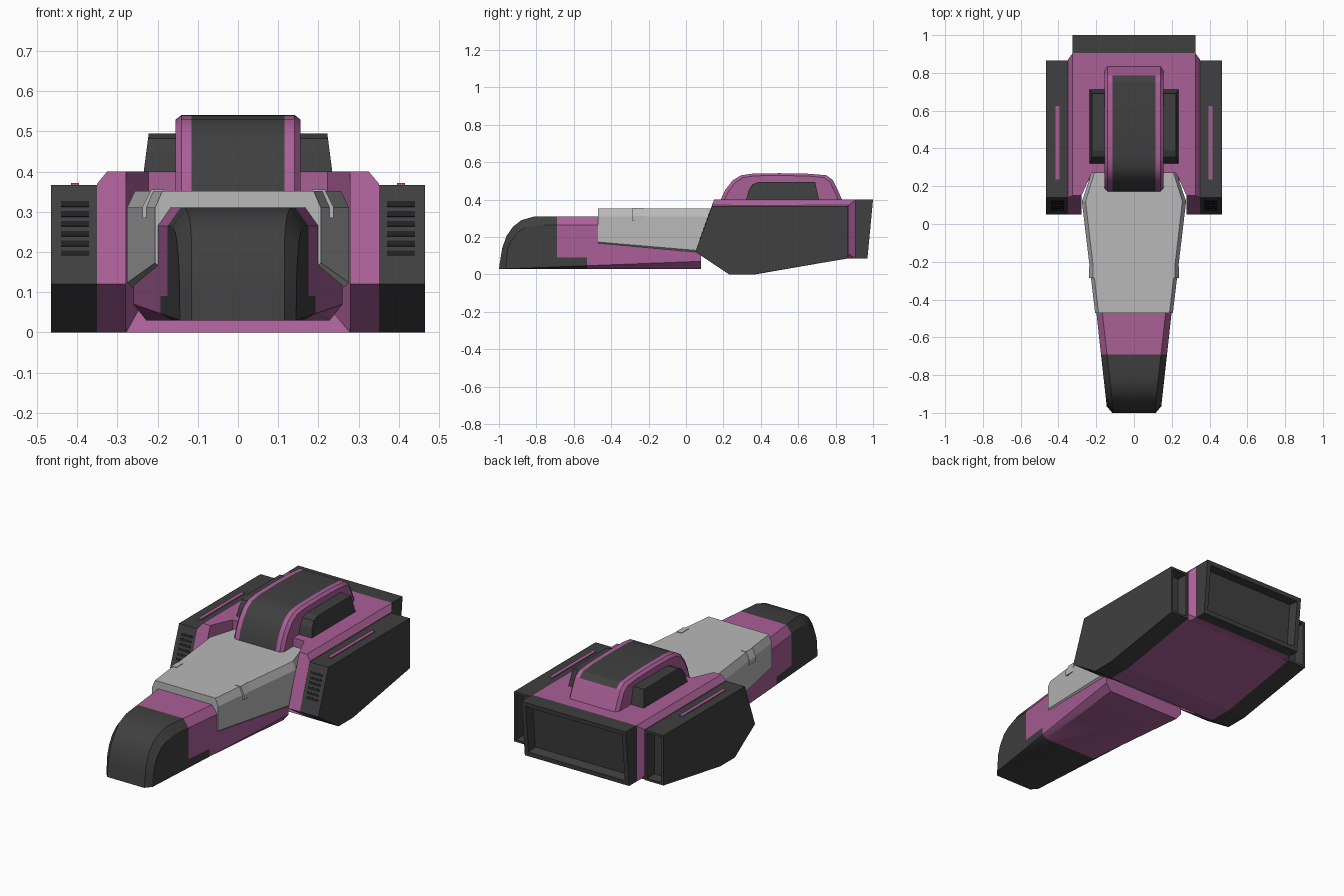
import bpy, bmesh, math
from mathutils import Matrix

if "Cube" in bpy.data.objects:
    bpy.data.objects.remove(bpy.data.objects["Cube"])


def material(name, rgb):
    m = bpy.data.materials.new(name)
    m.diffuse_color = (*rgb, 1)
    m.use_nodes = True
    m.node_tree.nodes["Principled BSDF"].inputs["Base Color"].default_value = m.diffuse_color
    return m


PURPLE = material("purple", (0.40, 0.115, 0.31))
DARK = material("charcoal", (0.05, 0.05, 0.05))
GREY = material("light grey", (0.48, 0.48, 0.48))
BLACK = material("vent black", (0.015, 0.015, 0.015))


def finish(name, bm, mats, mirror=False, smooth=None, rule=None):
    bmesh.ops.recalc_face_normals(bm, faces=bm.faces)
    if rule:
        for f in bm.faces:
            f.material_index = rule(f.calc_center_median())
    me = bpy.data.meshes.new(name)
    bm.to_mesh(me)
    bm.free()
    for m in mats:
        me.materials.append(m)
    ob = bpy.data.objects.new(name, me)
    bpy.context.collection.objects.link(ob)
    if mirror:
        ob.modifiers.new("mirror", 'MIRROR').use_mirror_merge = False
    if smooth:
        bpy.ops.object.select_all(action='DESELECT')
        ob.select_set(True)
        bpy.context.view_layer.objects.active = ob
        bpy.ops.object.shade_smooth_by_angle(angle=math.radians(smooth))
    return ob


def loft(rings):
    """Skin a list of closed rings and cap both ends."""
    bm = bmesh.new()
    vs = [[bm.verts.new(p) for p in r] for r in rings]
    n = len(vs[0])
    for a, b in zip(vs, vs[1:]):
        for i in range(n):
            j = (i + 1) % n
            bm.faces.new((a[i], a[j], b[j], b[i]))
    bm.faces.new(vs[0])
    bm.faces.new(vs[-1])
    bmesh.ops.recalc_face_normals(bm, faces=bm.faces)
    return bm


def layer(x, profile):
    return [(x, y, z) for y, z in profile]


def recess_back(bm, rim, depth):
    """Sink the rearmost face to leave a frame."""
    bm.normal_update()
    back = max(bm.faces, key=lambda f: f.calc_center_median().y)
    bmesh.ops.inset_individual(bm, faces=[back], thickness=rim)
    bmesh.ops.inset_individual(bm, faces=[back], thickness=0.006, depth=-depth)


def box(bm, loc, size, tilt=0):
    m = (Matrix.Translation(loc) @ Matrix.Rotation(tilt, 4, 'X')
         @ Matrix.Diagonal((*size, 1)))
    bmesh.ops.create_cube(bm, size=1, matrix=m)


# Neck and rounded nose: widths grow linearly towards the rear
def width(y):
    return 0.145 + (y + 0.96) * 0.1106


mid = [(-1, .03), (-.983, .14), (-.96, .205), (-.925, .255), (-.88, .29),
       (-.81, .31), (.08, .31), (.08, .03)]
out = [(-.965, .03), (-.955, .13), (-.935, .18), (-.90, .225), (-.86, .25),
       (-.80, .265), (.08, .265), (.08, .07)]
inner = [(max(0.115, width(y) - 0.032), y, z) for y, z in mid]
outer = [(width(y), y, z) for y, z in out]
flip = lambda r: [(-x, y, z) for x, y, z in r]
bm = loft([flip(outer), flip(inner), inner, outer])
for co, no in (((0, -.69, 0), (0, 1, 0)), ((0, -.53, 0), (0, 1, 0)),
               ((0, 0, .09), (0, 0, 1))):
    bmesh.ops.bisect_plane(bm, geom=bm.verts[:] + bm.edges[:] + bm.faces[:],
                           plane_co=co, plane_no=no)
finish("neck_and_nose", bm, [DARK, PURPLE], smooth=28,
       rule=lambda c: 0 if c.y < -.69 or (c.y < -.53 and c.z < .09) else 1)

# Grey armour shell over the neck
rings = []
for y, o, t, zb in ((-.47, .206, .188, .155), (.12, .276, .256, .105),
                    (.27, .225, .21, .105)):
    half = [(o - .02, zb), (o, zb + .018), (o, .31), (t, .352)]
    rings.append([(x, y, z) for x, z in half]
                 + [(-x, y, z) for x, z in reversed(half)])
finish("neck_shell", loft(rings), [GREY])

# Small clips on the shell edges
clip = [(.185, .34), (.185, .355), (.216, .355), (.237, .312), (.237, .285), (.22, .285)]
finish("shell_clip", loft([[(x, y, z) for x, z in clip] for y in (-.285, -.225)]),
       [GREY], mirror=True)

# Main body
top = [(.27, .4), (.905, .4), (.905, .085), (.86, .085), (.37, 0), (.23, 0), (.27, .1)]
side = [(.27, .37), (.87, .37), (.87, .11), (.86, .085), (.37, 0), (.23, 0), (.27, .1)]
finish("main_body", loft([layer(-.35, side), layer(-.325, top),
                          layer(.325, top), layer(.35, side)]), [PURPLE])

# Body cheeks either side of the shell
prof_in = [(.05, .12), (.15, .4), (.27, .4), (.27, 0), (.23, 0)]
prof_out = [(.05, .12), (.14, .37), (.27, .37), (.27, 0), (.23, 0)]
rear = lambda x, r: [(x if y < .25 else x - .055, y, z) for y, z in r]
finish("body_cheek", loft([rear(.278, prof_in), layer(.325, prof_in),
                           layer(.35, prof_out)]), [PURPLE], mirror=True)

# Side pods with hollow backs
pod = [(.05, .12), (.14, .366), (.865, .366), (.865, .085), (.36, 0), (.23, 0)]
bm = loft([layer(.35, pod), layer(.465, pod)])
recess_back(bm, .018, .06)
finish("side_pod", bm, [DARK], mirror=True)

# Vent slits on the pod fronts
bm = bmesh.new()
slope = .09 / .246
for i in range(6):
    z = .196 + i * .0245
    box(bm, (.405, .05 + (z - .12) * slope, z), (.07, .006, .014), -math.atan(slope))
finish("pod_vents", bm, [BLACK], mirror=True)

# Purple strips on the pod tops
bm = bmesh.new()
box(bm, (.405, .43, .367), (.02, .39, .009))
finish("pod_strip", bm, [PURPLE], mirror=True)

# Rear engine block with a hollow back
bm = loft([[(x, y, z) for x, z, y in ((-.325, .085, a), (.325, .085, a),
                                      (.325, .4, b), (-.325, .4, b))]
           for a, b in ((.905, .905), (.97, 1.0))])
recess_back(bm, .035, .055)
finish("engine", bm, [DARK])

# Raised hump with a dark centre band
hump = [(.172, .35), (.185, .40), (.212, .455), (.25, .503), (.295, .53),
        (.36, .539), (.5, .541), (.66, .538), (.75, .53), (.785, .505),
        (.812, .45), (.84, .385)]
edge = [(y + (.5 - y) * .05, z - .012 * (z > .36)) for y, z in hump]
bm = loft([layer(-.155, edge), layer(-.14, hump), layer(-.115, hump),
           layer(.115, hump), layer(.14, hump), layer(.155, edge)])
finish("hump", bm, [PURPLE, DARK], smooth=28,
       rule=lambda c: int(abs(c.x) < .11 and c.y < .79))

# Dark blisters on the hump sides
low = [(.32, .395), (.335, .45), (.355, .482), (.39, .495), (.69, .495), (.712, .395)]
bm = loft([layer(.14, low), layer(.235, low)])
for v in bm.verts:
    if v.co.x > .2:
        v.co.x -= (v.co.z - .395) * .13
finish("hump_blister", bm, [DARK], mirror=True)
